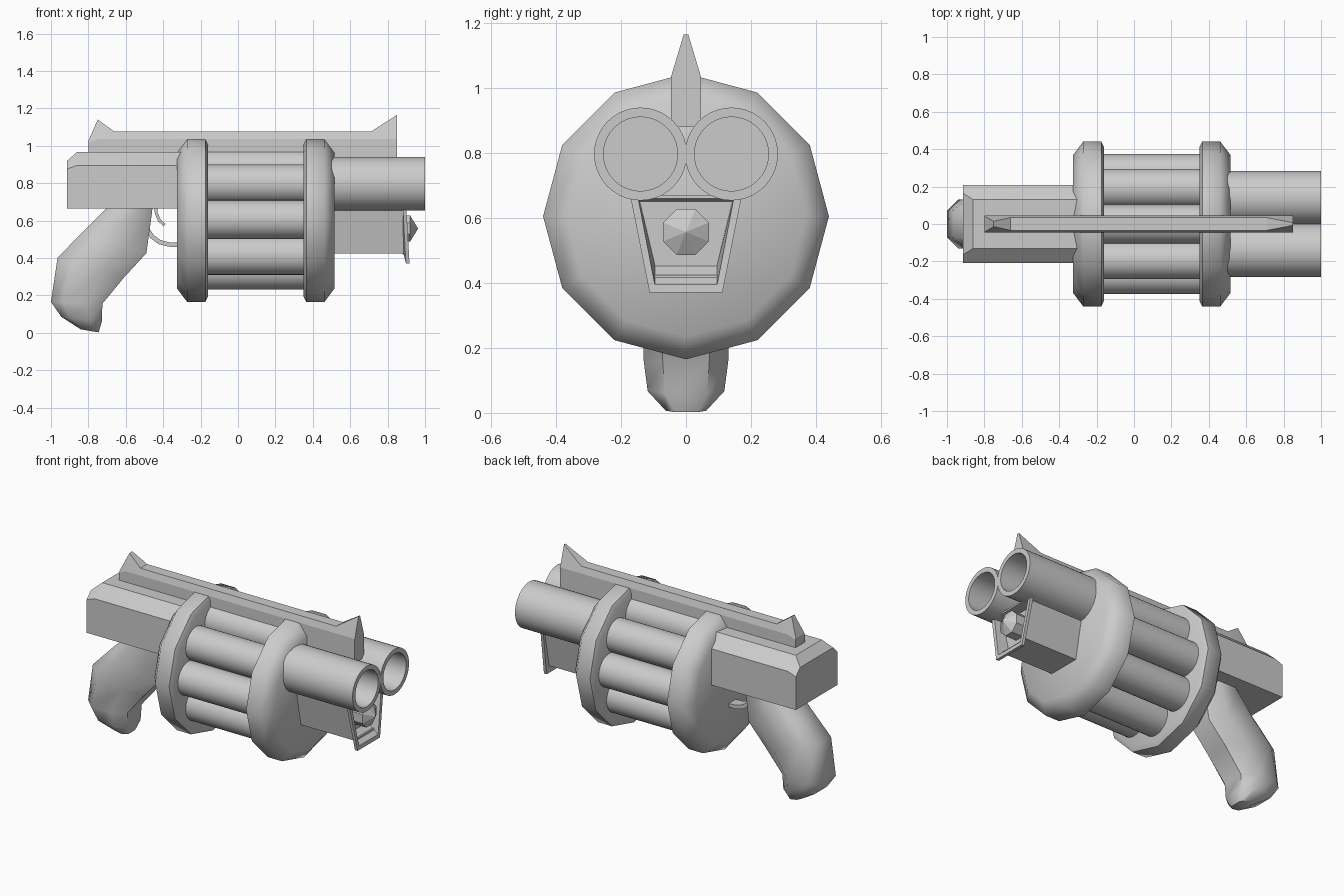
import bpy, bmesh
from math import sin, cos, pi, radians

if "Cube" in bpy.data.objects:
    bpy.data.objects.remove(bpy.data.objects["Cube"])


def loft(name, rings, angle=30):
    """Skin equal-length closed rings, cap both ends, smooth by angle."""
    bm = bmesh.new()
    loops = [[bm.verts.new(p) for p in r] for r in rings]
    n = len(rings[0])
    for a, b in zip(loops, loops[1:]):
        for i in range(n):
            j = (i + 1) % n
            bm.faces.new((a[i], a[j], b[j], b[i]))
    bm.faces.new(loops[0])
    bm.faces.new(loops[-1])
    bmesh.ops.recalc_face_normals(bm, faces=bm.faces)
    me = bpy.data.meshes.new(name)
    bm.to_mesh(me)
    bm.free()
    ob = bpy.data.objects.new(name, me)
    bpy.context.collection.objects.link(ob)
    bpy.ops.object.select_all(action='DESELECT')
    bpy.context.view_layer.objects.active = ob
    ob.select_set(True)
    bpy.ops.object.shade_smooth_by_angle(angle=radians(angle))
    return ob


def turned(name, profile, y, z, n, angle=30, phase=0.0):
    """Round part along x from (x, radius) pairs."""
    return loft(name, [[(x, y + r * sin(phase + 2 * pi * i / n),
                         z + r * cos(phase + 2 * pi * i / n)) for i in range(n)]
                       for x, r in profile], angle)


def section(x, half):
    """Mirror a half outline of (y, z), or (y, z, x offset), across y = 0."""
    pts = [(p[0], p[1], p[2] if len(p) > 2 else 0) for p in half]
    return ([(x + o, y, z) for y, z, o in pts] +
            [(x + o, -y, z) for y, z, o in reversed(pts)])


AXIS = 0.605   # drum axis height
MID = 0.095    # drum centre in x

# Drum end discs, mirrored about the drum centre
for name, s in (("drum_disc_rear", -1), ("drum_disc_front", 1)):
    prof = [(0.255, 0.41), (0.27, 0.44), (0.367, 0.44), (0.42, 0.37)]
    turned(name, [(MID + s * x, r) for x, r in prof], 0, AXIS, 12, 59)

# Ring of chamber tubes
for k in range(8):
    a = k * pi / 4
    turned(f"chamber_{k + 1}", [(-0.2, 0.104), (0.39, 0.104)],
           0.27 * sin(a), AXIS + 0.27 * cos(a), 32)

# Twin hollow barrels
for name, y in (("barrel_left", 0.14), ("barrel_right", -0.14)):
    turned(name, [(0.46, 0.143), (1.0, 0.143), (1.0, 0.114), (0.56, 0.114)],
           y, 0.797, 40)

# Receiver with chamfered top and rear
body = [(0.208, 0.665), (0.208, 0.895), (0.13, 0.967)]
loft("receiver", [section(-0.915, [(0.208, 0.665), (0.208, 0.875), (0.165, 0.918)]),
                  section(-0.86, body), section(-0.29, body)], 25)

# Top rail with raised rear and front sights: x, bottom, shoulder, top, top half width
rail = [(-0.80, 0.93, 1.015, 1.025, 0.043),
        (-0.75, 0.93, 1.035, 1.14, 0.014),
        (-0.66, 0.93, 1.035, 1.075, 0.034),
        (0.71, 0.88, 1.035, 1.075, 0.034),
        (0.85, 0.88, 1.035, 1.165, 0.007)]
loft("top_rail", [section(x, [(0.046, b), (0.046, s), (w, t)])
                  for x, b, s, t, w in rail], 15)

# Fore block under the barrels, ending in a recessed flange
box = [(0.155, 0.67), (0.105, 0.425)]
rim = [(0.172, 0.67, -0.012), (0.112, 0.37, 0.005)]
loft("fore_block", [
    section(0.47, box), section(0.885, box),
    section(0.893, rim), section(0.912, rim),
    section(0.912, [(0.147, 0.66, -0.012), (0.096, 0.395, 0.003)]),
    section(0.84, [(0.142, 0.65), (0.095, 0.452)])], 15)

# Octagonal pointed stud inside the recess
turned("fore_stud", [(0.83, 0.076), (0.92, 0.076), (0.962, 0.002)],
       0, 0.557, 8, 20, pi / 8)

# Grip: back point, front point, half width for each station
grip = [((-0.68, 0.69), (-0.455, 0.69), 0.12),
        ((-0.71, 0.66), (-0.46, 0.64), 0.12),
        ((-0.84, 0.53), (-0.49, 0.425), 0.13),
        ((-0.965, 0.40), (-0.61, 0.295), 0.135),
        ((-1.0, 0.165), (-0.725, 0.155), 0.13),
        ((-0.945, 0.085), (-0.728, 0.06), 0.118),
        ((-0.84, 0.018), (-0.745, 0.002), 0.062)]
rings = []
for (bx, bz), (fx, fz), w in grip:
    half = [(0.55, 0.0), (1.0, 0.22), (1.0, 0.72), (0.55, 1.0)]
    pts = [(w * k, t) for k, t in half] + [(-w * k, t) for k, t in reversed(half)]
    rings.append([(bx + (fx - bx) * t, y, bz + (fz - bz) * t) for y, t in pts])
loft("grip", rings, 50)


def strip(name, path, thick, half_w):
    """Flat band along an (x, z) path."""
    out = []
    for i, (x, z) in enumerate(path):
        (ax, az), (bx, bz) = path[max(i - 1, 0)], path[min(i + 1, len(path) - 1)]
        l = ((bx - ax) ** 2 + (bz - az) ** 2) ** 0.5
        nx, nz = -(bz - az) / l * thick / 2, (bx - ax) / l * thick / 2
        out.append([(x + nx, half_w, z + nz), (x - nx, half_w, z - nz),
                    (x - nx, -half_w, z - nz), (x + nx, -half_w, z + nz)])
    loft(name, out, 40)


# Trigger and its guard
strip("trigger", [(-0.44, 0.68), (-0.437, 0.64), (-0.42, 0.60), (-0.392, 0.575)], 0.016, 0.025)
strip("trigger_guard", [(-0.49, 0.56), (-0.46, 0.515), (-0.42, 0.485),
                        (-0.37, 0.472), (-0.30, 0.47)], 0.024, 0.035)
